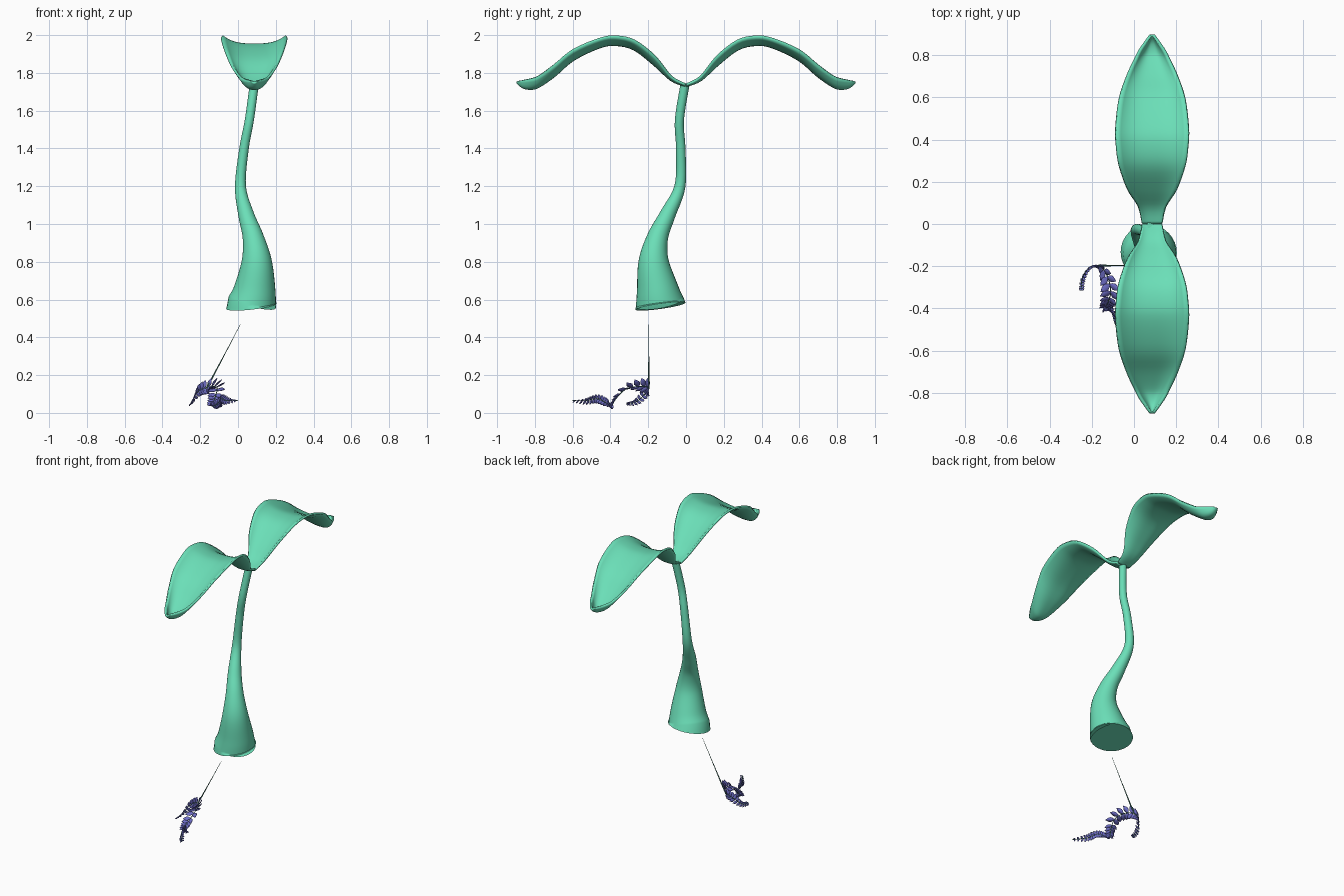
import bpy, math
from mathutils import Vector

if "Cube" in bpy.data.objects:
    bpy.data.objects.remove(bpy.data.objects["Cube"])


def material(name, color):
    m = bpy.data.materials.new(name)
    m.diffuse_color = (*color, 1)
    m.use_nodes = True
    m.node_tree.nodes["Principled BSDF"].inputs["Base Color"].default_value = m.diffuse_color
    return m


GREEN = material("sprout_green", (0.147, 0.737, 0.479))
PURPLE = material("leaflet_purple", (0.16, 0.16, 0.58))
DARK = material("stalk_green", (0.06, 0.2, 0.15))


def make(name, verts, faces, mat):
    me = bpy.data.meshes.new(name)
    me.from_pydata([tuple(v) for v in verts], [], faces)
    me.materials.append(mat)
    me.polygons.foreach_set("use_smooth", [True] * len(me.polygons))
    ob = bpy.data.objects.new(name, me)
    bpy.context.collection.objects.link(ob)
    return ob


def smooth_rows(rows, steps):
    """Catmull-Rom interpolation through rows of numbers."""
    out, n = [], len(rows)
    for i in range(n - 1):
        p0, p1, p2, p3 = (rows[max(0, min(n - 1, i + k))] for k in (-1, 0, 1, 2))
        for s in range(steps):
            t = s / steps
            out.append([0.5 * (2 * b + (c - a) * t + (2 * a - 5 * b + 4 * c - d) * t * t
                               + (3 * b - a - 3 * c + d) * t ** 3)
                        for a, b, c, d in zip(p0, p1, p2, p3)])
    out.append(list(rows[-1]))
    return out


def tube(name, rows, sides, mat, normals=None):
    """Capped tube through rows of x, y, z, radius."""
    pts = [Vector(r[:3]) for r in rows]
    verts, faces, n = [], [], len(rows)
    side = None
    for i, r in enumerate(rows):
        d = (pts[min(n - 1, i + 1)] - pts[max(0, i - 1)]).normalized()
        if normals and i in normals:
            d = Vector(normals[i]).normalized()
        ref = side if side else (Vector((1, 0, 0)) if abs(d.x) < 0.8 else Vector((0, 0, 1)))
        side = (ref - d * ref.dot(d)).normalized()
        up = d.cross(side)
        for k in range(sides):
            a = 2 * math.pi * k / sides
            verts.append(pts[i] + (side * math.cos(a) + up * math.sin(a)) * r[3])
    for i in range(n - 1):
        for k in range(sides):
            a, b = i * sides + k, i * sides + (k + 1) % sides
            faces.append((a, b, b + sides, a + sides))
    faces.append(tuple(reversed(range(sides))))
    faces.append(tuple(range((n - 1) * sides, n * sides)))
    ob = make(name, verts, faces, mat)
    for p in ob.data.polygons[-2:]:
        p.use_smooth = False
    return ob


# Curved main stem, flared at the tilted foot
stem = [(.07, -.135, .565, .134), (.088, -.15, .65, .112), (.099, -.171, .8, .081),
        (.08, -.15, .93, .056), (.043, -.097, 1.05, .042), (.013, -.032, 1.2, .029),
        (.032, -.028, 1.4, .025), (.06, -.035, 1.55, .024), (.086, -.005, 1.74, .024)]
tube("stem", smooth_rows(stem, 6), 32, GREEN, {0: (-.11, -.14, 1), 1: (-.08, -.13, 1)})

# Leaves: y, half width, midrib height, rim height
leaf = [(0, .045, 1.738, 1.744), (.075, .06, 1.768, 1.785), (.16, .11, 1.845, 1.89),
        (.27, .15, 1.93, 1.975), (.37, .165, 1.955, 1.998), (.46, .168, 1.942, 1.985),
        (.6, .15, 1.875, 1.925), (.7, .115, 1.79, 1.845), (.78, .075, 1.735, 1.787),
        (.82, .053, 1.723, 1.772), (.86, .025, 1.73, 1.763), (.89, .003, 1.755, 1.757)]
ACROSS = 16
for label, s in (("back_leaf", 1), ("front_leaf", -1)):
    rows = smooth_rows(leaf, 4)
    verts, faces = [], []
    for y, w, mid, rim in rows:
        for k in range(ACROSS + 1):
            u = 2 * k / ACROSS - 1
            verts.append((.086 + s * w * u, s * y, mid + (rim - mid) * abs(u) ** 3))
    W = ACROSS + 1
    for i in range(len(rows) - 1):
        for k in range(ACROSS):
            a = i * W + k
            faces.append((a, a + 1, a + W + 1, a + W))
    ob = make(label, verts, faces, GREEN)
    mod = ob.modifiers.new("thickness", "SOLIDIFY")
    mod.thickness, mod.offset = .013, -1

# Thin tapering stalk of the sprig
tube("sprig_stalk", [(.012, -.197, .468, .001), (-.06, -.197, .33, .002),
                     (-.137, -.197, .185, .004), (-.167, -.197, .13, .004)], 8, DARK)

# Winding vine below it: x, y, z, leaflet length
vine = [(-.25, -.315, .05, .02), (-.245, -.26, .06, .03), (-.21, -.205, .115, .045),
        (-.16, -.2, .135, .06), (-.125, -.25, .14, .065), (-.11, -.32, .125, .065),
        (-.125, -.375, .07, .045), (-.135, -.395, .035, .035), (-.105, -.42, .05, .035),
        (-.09, -.47, .075, .035), (-.06, -.53, .065, .03), (-.005, -.6, .065, .015)]
path = smooth_rows(vine, 4)
tube("vine", [r[:3] + [.0025] for r in path], 6, DARK)


def leaflet(verts, faces, base, along, out, normal, length):
    """Pointed, cupped leaflet with a raised centre."""
    d = (along * .55 + out * .85).normalized()
    side = d.cross(normal).normalized()
    o = len(verts)
    prof = [(0, .03), (.2, .2), (.45, .3), (.7, .22), (1, .01)]
    for t, w in prof:
        c = base + d * t * length + normal * length * .25 * t * t
        for u in (-1, 0, 1):
            verts.append(c + side * u * w * length + normal * abs(u) * w * length * .25)
    for i in range(4):
        for k in range(2):
            a = o + i * 3 + k
            faces.append((a, a + 1, a + 4, a + 3))


# Paired leaflets along the vine
verts, faces = [], []
for i in range(0, len(path) - 1):
    p, q = Vector(path[i][:3]), Vector(path[i + 1][:3])
    t = (q - p).normalized()
    side = t.cross(Vector((0, 0, 1))).normalized()
    up = side.cross(t)
    tw = .6 + i * .12
    a = side * math.cos(tw) + up * math.sin(tw)
    n = t.cross(a)
    if i % 2 == 0 or path[i][3] < .05:
        for sgn in (1, -1):
            leaflet(verts, faces, p, t, a * sgn, n, path[i][3] * .85)
ob = make("vine_leaflets", verts, faces, PURPLE)
mod = ob.modifiers.new("thickness", "SOLIDIFY")
mod.thickness, mod.offset = .003, 0
# Keep the lowest leaflets on the ground plane
for v in ob.data.vertices:
    v.co.z = max(v.co.z, .002)
